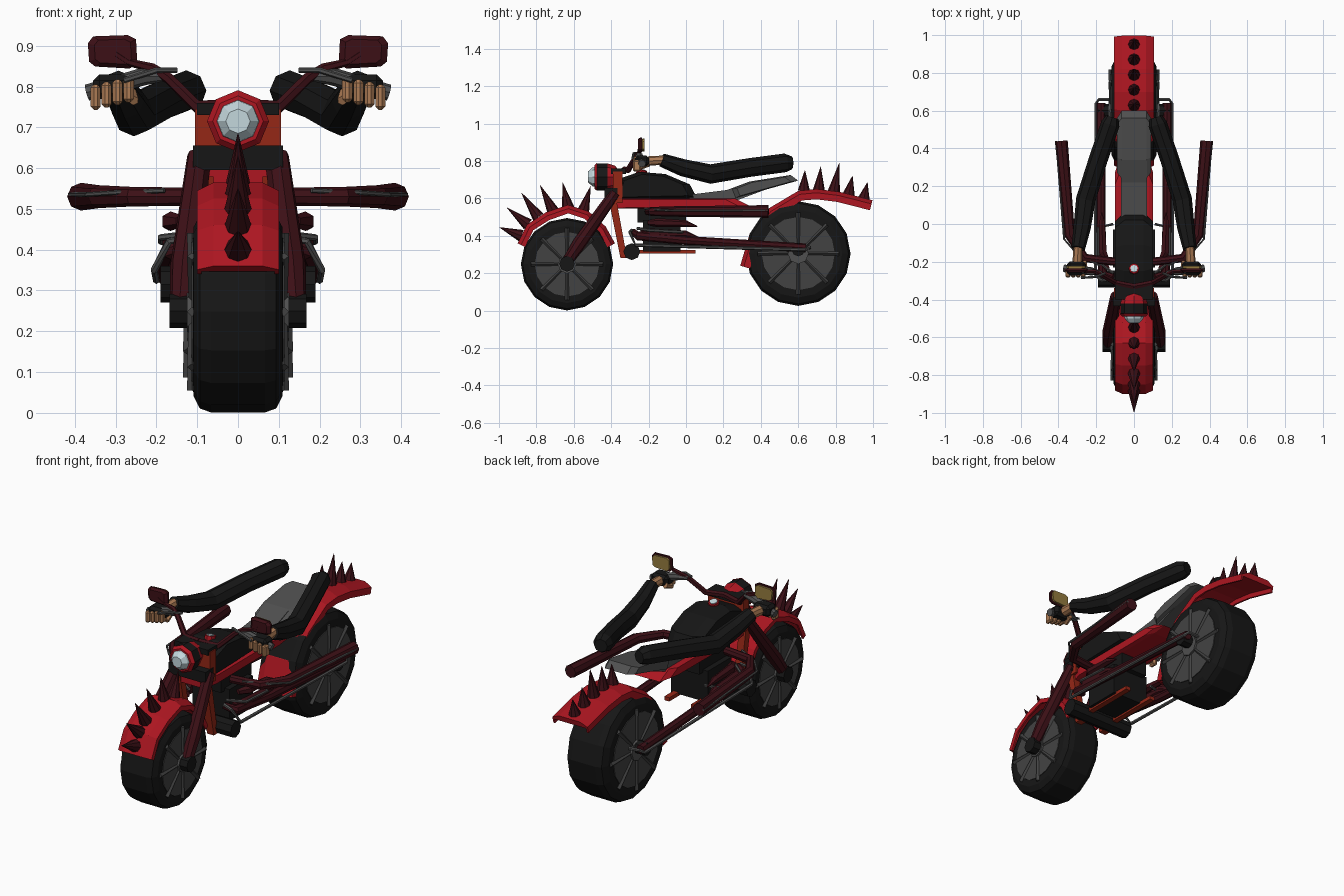
import bpy, bmesh, math
from mathutils import Vector as V

if "Cube" in bpy.data.objects:
    bpy.data.objects.remove(bpy.data.objects["Cube"])

def mat(name, r, g, b):
    m = bpy.data.materials.new(name)
    m.diffuse_color = (r, g, b, 1)
    m.use_nodes = True
    m.node_tree.nodes["Principled BSDF"].inputs["Base Color"].default_value = m.diffuse_color
    return m

RED = mat("red paint", .42, .008, .015)
MAROON = mat("dark red metal", .045, .005, .008)
RUST = mat("frame red", .3, .02, .008)
BLACK = mat("black", .008, .008, .008)
GREY = mat("grey", .08, .08, .08)
DISC = mat("wheel grey", .055, .055, .055)
SKIN = mat("skin", .42, .2, .09)
GLASS = mat("glass", .55, .68, .72)
GOLD = mat("mirror glass", .3, .2, .05)

def loft(name, rings, m, mirror=False):
    """Skin closed rings of points, capping both ends."""
    bm = bmesh.new()
    vs = [[bm.verts.new(p) for p in r] for r in rings]
    n = len(vs[0])
    for a, b in zip(vs, vs[1:]):
        for i in range(n):
            bm.faces.new((a[i], a[(i + 1) % n], b[(i + 1) % n], b[i]))
    bm.faces.new(vs[0][::-1])
    bm.faces.new(vs[-1])
    bmesh.ops.recalc_face_normals(bm, faces=bm.faces)
    me = bpy.data.meshes.new(name)
    bm.to_mesh(me)
    bm.free()
    ob = bpy.data.objects.new(name, me)
    bpy.context.collection.objects.link(ob)
    me.materials.append(m)
    if mirror:
        ob.modifiers.new("Mirror", 'MIRROR')
    return ob

def tube(name, path, radii, m, mirror=False, n=8):
    """Tube through points; radii is one number or one per point."""
    pts = [V(p) for p in path]
    if not isinstance(radii, (list, tuple)):
        radii = [radii] * len(pts)
    rings = []
    for i, p in enumerate(pts):
        t = (pts[min(i + 1, len(pts) - 1)] - pts[max(i - 1, 0)]).normalized()
        up = V((0, 0, 1)) if abs(t.z) < .9 else V((0, 1, 0))
        u = (up - t * up.dot(t)).normalized()
        w = t.cross(u)
        rings.append([p + (u * math.cos(k * math.tau / n) + w * math.sin(k * math.tau / n)) * radii[i]
                      for k in range(n)])
    return loft(name, rings, m, mirror)

def prism(name, prof, half, m, cut=0, x=0, mirror=False):
    """Side profile (y, z) extruded across x, narrowed towards its centre at the sides."""
    cy = sum(p[0] for p in prof) / len(prof)
    cz = sum(p[1] for p in prof) / len(prof)
    ring = lambda dx, s: [(x + dx, cy + (y - cy) * s, cz + (z - cz) * s) for y, z in prof]
    rings = [ring(-half, 1), ring(half, 1)]
    if cut:
        rings = [ring(-half, .8), ring(-half + cut, 1), ring(half - cut, 1), ring(half, .8)]
    return loft(name, rings, m, mirror)

def box(name, c, s, m, mirror=False, bevel=0):
    x, y, z = c
    a, b, h = s[0] / 2, s[1] / 2, s[2] / 2
    ob = prism(name, [(y - b, z - h), (y + b, z - h), (y + b, z + h), (y - b, z + h)], a, m, 0, x, mirror)
    if bevel:
        mod = ob.modifiers.new("Bevel", 'BEVEL')
        mod.width, mod.segments = bevel, 1
    return ob

def wheel(name, y, z, R, w):
    tube(name + "_tyre", [(x * w, y, z) for x in (-1, -.99, -.85, -.6, .6, .85, .99, 1)],
         [.7 * R, .84 * R, .96 * R, R, R, .96 * R, .84 * R, .7 * R], BLACK, n=16)
    tube(name + "_disc", [(-w - .004, y, z), (w + .004, y, z)], .7 * R, DISC, n=16)
    tube(name + "_hub", [(-w - .015, y, z), (w + .015, y, z)], .2 * R, GREY)
    for k in range(8):  # ribs on the disc
        a = k * math.tau / 8
        for s in (-1, 1):
            d = V((0, math.cos(a), math.sin(a)))
            c = V((s * (w + .003), y, z))
            tube(name + "_rib", [c + d * .15 * R, c + d * .78 * R], [.008, .012], DISC, n=4)

def fender(name, path, w, skirt):
    sec = [(-w, -skirt), (-w, -.02), (-.6 * w, 0), (.6 * w, 0), (w, -.02), (w, -skirt),
           (w - .01, -skirt), (w - .01, -.03), (-w + .01, -.03), (-w + .01, -skirt)]
    rings = []
    for i, (y, z) in enumerate(path):
        a, b = path[max(i - 1, 0)], path[min(i + 1, len(path) - 1)]
        t = V((b[0] - a[0], b[1] - a[1])).normalized()
        rings.append([(x, y - t.y * d, z + t.x * d) for x, d in sec])
    loft(name, rings, RED)

def spikes(name, pairs):
    for a, b in pairs:
        tube(name, [(0, *a), (0, *b)], [.033, .001], MAROON)

# wheels
wheel("front_wheel", -.636, .248, .247, .11)
wheel("rear_wheel", .6, .305, .28, .12)

# mudguards with spikes
fender("front_mudguard", [(-.9, .36), (-.85, .46), (-.75, .525), (-.63, .565), (-.52, .53), (-.43, .45), (-.38, .36)], .1, .045)
spikes("front_spike", [((-.88, .4), (-.997, .445)), ((-.845, .46), (-.957, .55)), ((-.79, .5), (-.88, .63)),
                       ((-.71, .53), (-.78, .67)), ((-.63, .55), (-.66, .685)), ((-.55, .53), (-.51, .665))])
fender("rear_mudguard", [(.29, .24), (.34, .41), (.44, .545), (.6, .64), (.7, .65), (.82, .635), (.997, .59)], .105, .055)
spikes("rear_spike", [((.63, .64), (.636, .75)), ((.71, .64), (.72, .77)), ((.79, .635), (.82, .79)),
                      ((.87, .62), (.89, .72)), ((.95, .595), (.97, .685))])

# seat, tank and cap
prism("seat_front", [(.02, .585), (.02, .62), (.22, .645), (.34, .69), (.42, .645), (.26, .585)], .07, GREY)
prism("seat_back", [(.26, .6), (.24, .65), (.34, .69), (.56, .725), (.6, .695), (.42, .645)], .09, GREY, .025)
prism("tank", [(-.4, .59), (-.37, .7), (-.25, .742), (-.11, .73), (.02, .675), (.06, .6)], .1, BLACK, .05)
tube("cap_ring", [(0, -.24, .73), (0, -.235, .753)], .028, RED)
tube("cap", [(0, -.24, .74), (0, -.235, .757)], .02, GLASS)

# frame
prism("main_frame", [(-.4, .545), (-.4, .6), (.26, .6), (.34, .56), (.26, .55)], .1, RED, .02)
box("steering_head", (0, -.365, .66), (.21, .05, .17), RUST)
box("fork_clamp", (0, -.4, .625), (.22, .07, .06), BLACK)
box("top_clamp", (0, -.36, .745), (.2, .08, .03), BLACK)
prism("down_frame", [(-.41, .58), (-.37, .58), (-.315, .28), (-.35, .28)], .02, RUST, 0, .08, True)
prism("lower_rail", [(-.34, .305), (-.34, .325), (.05, .325), (.05, .305)], .015, RUST, 0, .08, True)

# engine
box("engine", (0, -.13, .4), (.22, .2, .17), BLACK)
box("engine_top", (0, -.13, .51), (.16, .26, .08), BLACK)
tube("foot_bar", [(-.19, -.29, .315), (.19, -.29, .315)], .045, BLACK)
for z, y in ((.47, -.2), (.415, -.24)):
    tube("engine_cover", [(.14, y, z), (.165, y + .05, z), (.17, .0, z - .005), (.17, .06, z - .04 + .02)],
         [.015, .024, .018, .003], MAROON, True, 6)

# fork
tube("fork_leg", [(.14, -.64, .255), (.13, -.57, .36), (.095, -.38, .63)], [.028, .037, .03], MAROON, True)
tube("fork_foot", [(.1, -.636, .25), (.168, -.636, .25)], .042, BLACK, True)

# headlight
tube("headlight_back", [(0, y, .715) for y in (-.35, -.38, -.42)], [.025, .06, .072], RED)
tube("headlight_band", [(0, -.42, .715), (0, -.475, .715)], .072, BLACK)
tube("headlight_rim", [(0, -.475, .715), (0, -.49, .715)], [.076, .062], RED)
tube("headlight_glass", [(0, -.48, .715), (0, -.5, .715), (0, -.523, .715)], [.054, .05, .03], GLASS)

# handlebar, mirrors and controls
tube("handlebar", [(0, -.33, .755), (.1, -.31, .75), (.17, -.27, .82), (.21, -.25, .845), (.27, -.25, .86), (.3, -.25, .88)],
     [.016, .016, .014, .012, .009, .009], MAROON, True, 6)
tube("grip", [(.17, -.26, .825), (.23, -.25, .825), (.37, -.235, .785)], [.01, .022, .02], GREY, True)
tube("brake_lever", [(.15, -.26, .84), (.2, -.28, .84), (.28, -.285, .815)], .007, GREY, True, 6)
for nm, y, s, m in (("mirror", -.245, 1, MAROON), ("mirror_glass", -.232, .85, GOLD)):
    out = [(-.055, .03), (-.035, .04), (.05, .037), (.063, .02), (.06, -.025), (.045, -.037), (-.04, -.042), (-.058, -.025)]
    loft(nm, [[(.305 + x * s * f, y + d, .886 + z * s * f) for x, z in out]
              for d, f in ((-.012, .75), (0, 1), (.01, 1))], m, True)

# hands and arms
box("glove", (.305, -.235, .8), (.1, .075, .06), BLACK, True, .015)
for k in range(4):
    box("finger", (.268 + k * .027, -.262, .792 - k * .006), (.025, .045, .062), SKIN, True, .008)
tube("thumb", [(.265, -.2, .785), (.255, -.245, .765)], [.016, .012], SKIN, True, 6)
tube("wrist", [(.3, -.2, .8), (.295, -.11, .805)], [.026, .024], SKIN, True)
tube("sleeve", [(.295, -.13, .805), (.275, -.02, .765), (.255, .13, .73), (.19, .34, .765), (.125, .53, .79), (.115, .565, .79)],
     [.036, .046, .052, .05, .05, .035], BLACK, True)

# upper exhaust pipes
tube("upper_exhaust", [(.1, -.2, .53), (.26, -.18, .53), (.34, -.06, .53), (.385, .44, .53)],
     [.022, .024, .028, .034], MAROON, True)
tube("exhaust_guard", [(.18, -.22, .545), (.3, -.16, .54), (.37, -.08, .535), (.412, .44, .535)], .006, GREY, True, 6)

# lower exhaust pipes to the rear axle
tube("lower_exhaust", [(.11, -.28, .42), (.165, -.26, .4), (.175, 0, .375), (.175, .64, .335)],
     [.018, .024, .024, .024], MAROON, True)
tube("lower_guard", [(.12, -.29, .43), (.17, -.3, .42), (.205, -.27, .35), (.2, .64, .325), (.185, .66, .34), (.12, .66, .335)],
     .009, GREY, True, 6)
tube("engine_loop", [(.11, -.26, .44), (.19, -.2, .43), (.19, -.02, .42), (.11, .0, .42)], .008, GREY, True, 6)
tube("rear_axle", [(-.19, .6, .325), (.19, .6, .325)], .035, BLACK)
